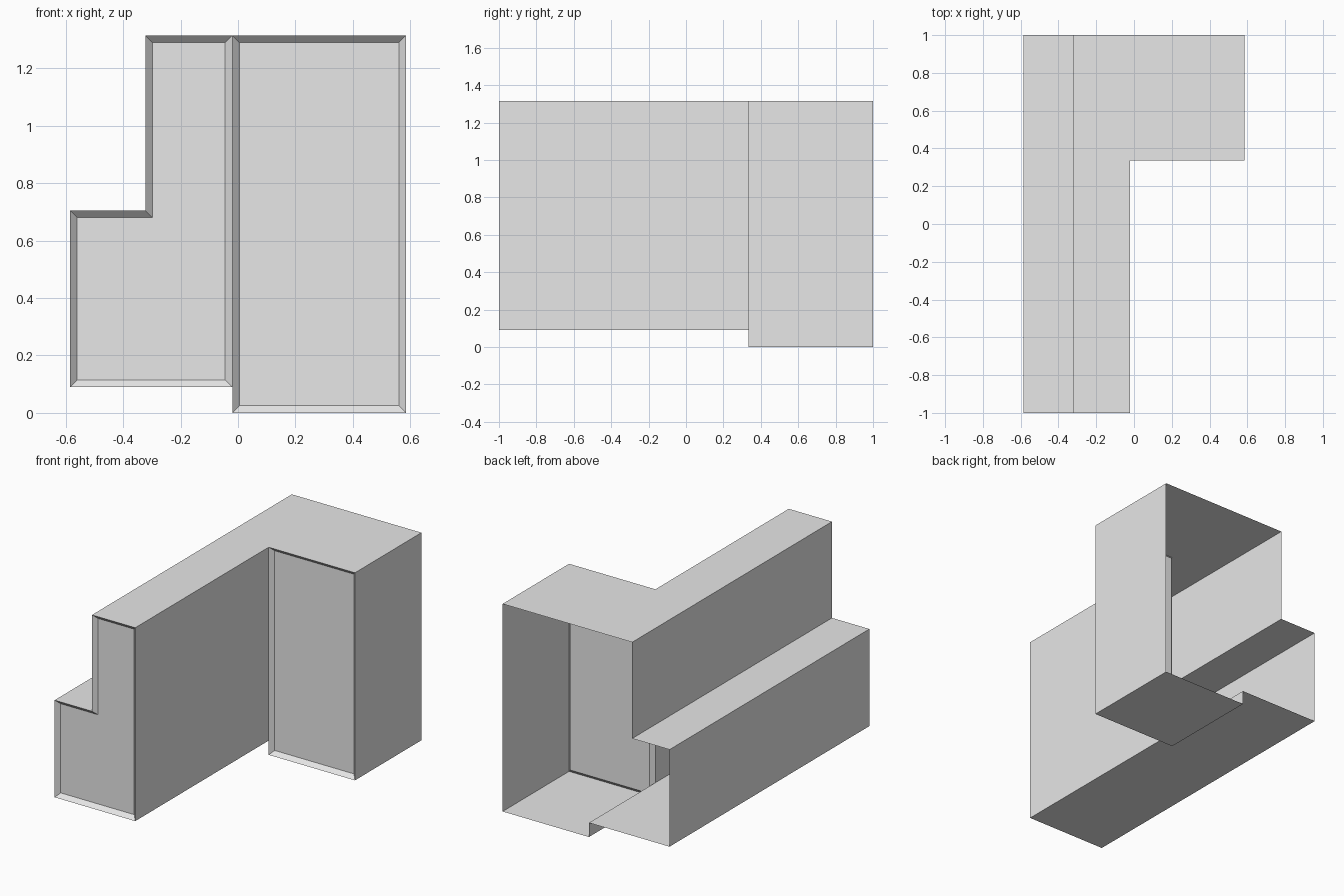
import bpy
import bmesh

cube = bpy.data.objects.get("Cube")
if cube:
    bpy.data.objects.remove(cube, do_unlink=True)

# Single plain grey finish
grey = bpy.data.materials.new("plain grey")
grey.use_nodes = True
colour = (0.8, 0.8, 0.8, 1)
grey.diffuse_color = colour
grey.node_tree.nodes["Principled BSDF"].inputs["Base Color"].default_value = colour

# Main dimensions
LEFT, STEP_X, INNER, RIGHT = -0.585, -0.323, -0.02, 0.585
BASE, STEP_Z, TOP = 0.09, 0.705, 1.315
FRONT, MIDDLE, BACK = -1.0, 0.335, 1.0
RIM = 0.025


def build(name, outline, y_front, y_back=None, panel=False):
    """Thin shell swept along y; the outline runs anticlockwise seen from the front."""
    bm = bmesh.new()
    near = [bm.verts.new((x, y_front, z)) for x, z in outline]
    if y_back is not None:
        far = [bm.verts.new((x, y_back, z)) for x, z in outline]
        for i in range(len(outline)):
            j = (i + 1) % len(outline)
            bm.faces.new((near[i], far[i], far[j], near[j]))
    if panel:
        # Front wall with a raised rim around a recessed panel
        face = bm.faces.new(near)
        bm.normal_update()
        bmesh.ops.inset_individual(bm, faces=[face], thickness=RIM,
                                   depth=-RIM, use_even_offset=True)
    mesh = bpy.data.meshes.new(name)
    bm.to_mesh(mesh)
    bm.free()
    mesh.materials.append(grey)
    obj = bpy.data.objects.new(name, mesh)
    bpy.context.collection.objects.link(obj)
    return obj


# Upper stepped side shared by both sections
step = [(STEP_X, TOP), (STEP_X, STEP_Z), (LEFT, STEP_Z)]

# Long stepped wing with its recessed front
build("long_wing", [(LEFT, BASE), (INNER, BASE), (INNER, TOP)] + step,
      FRONT, MIDDLE, panel=True)

# Wide rear shell, open at the back and into the long wing
build("rear_shell", [(LEFT, BASE), (INNER, BASE), (INNER, 0), (RIGHT, 0),
                     (RIGHT, TOP)] + step, MIDDLE, BACK)

# Recessed front wall of the wide section
build("side_front_panel", [(INNER, 0), (RIGHT, 0), (RIGHT, TOP), (INNER, TOP)],
      MIDDLE, panel=True)
